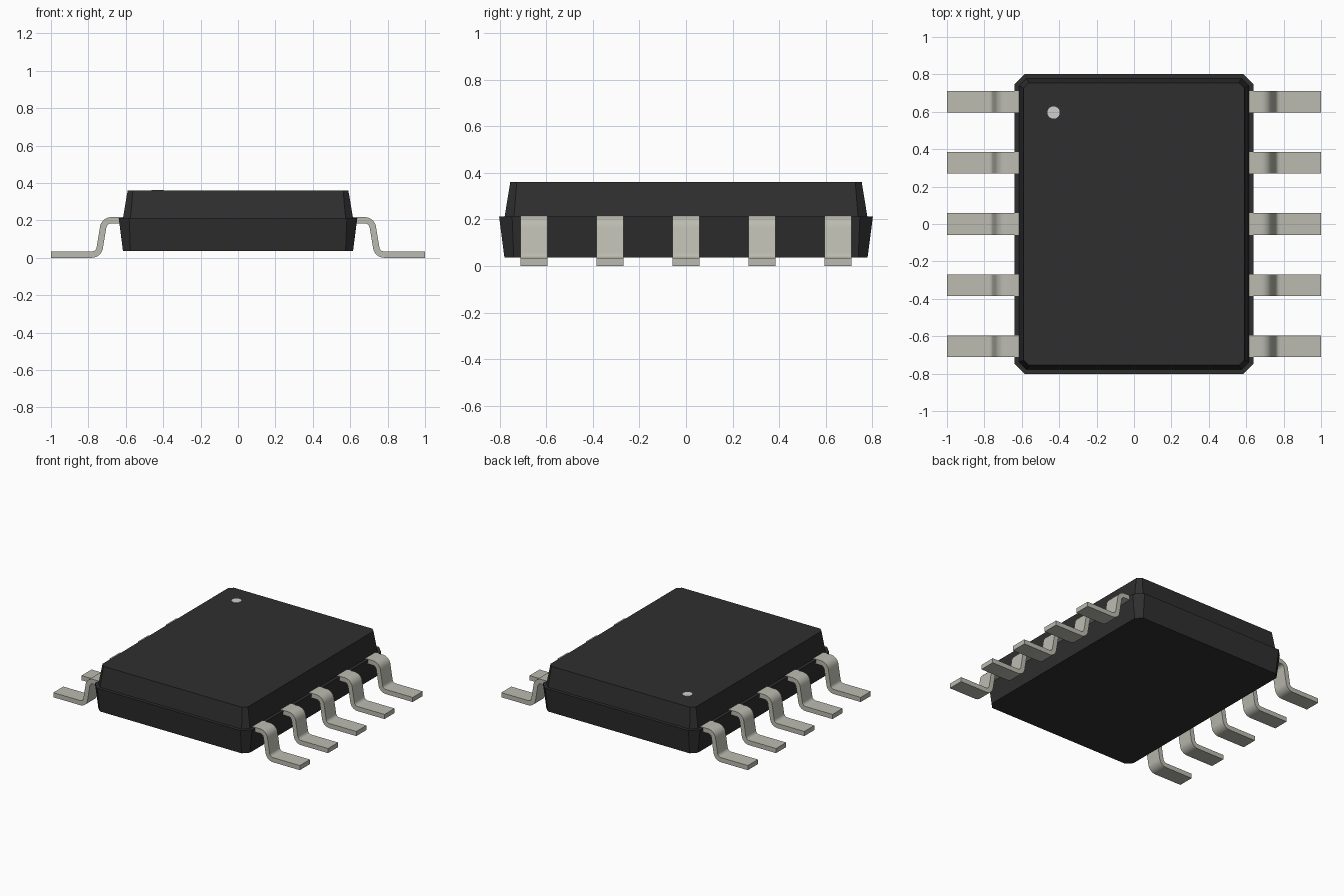
import bpy, bmesh, math
from mathutils import Vector

cube = bpy.data.objects.get("Cube")
if cube:
    bpy.data.objects.remove(cube, do_unlink=True)


def material(name, colour):
    m = bpy.data.materials.new(name)
    m.use_nodes = True
    m.diffuse_color = (*colour, 1)
    m.node_tree.nodes["Principled BSDF"].inputs["Base Color"].default_value = (*colour, 1)
    return m


black = material("black plastic", (0.028, 0.028, 0.028))
metal = material("tin plated metal", (0.50, 0.50, 0.44))
grey = material("pale grey mark", (0.62, 0.62, 0.62))


def finish(name, bm, mat, smooth=False):
    bmesh.ops.recalc_face_normals(bm, faces=bm.faces)
    mesh = bpy.data.meshes.new(name)
    bm.to_mesh(mesh)
    bm.free()
    mesh.materials.append(mat)
    obj = bpy.data.objects.new(name, mesh)
    bpy.context.collection.objects.link(obj)
    if smooth:
        bpy.ops.object.select_all(action='DESELECT')
        obj.select_set(True)
        bpy.context.view_layer.objects.active = obj
        bpy.ops.object.shade_smooth_by_angle(angle=math.radians(35))
    return obj


def octagon(bm, x, y, z, c):
    """Rectangle with chamfered corners."""
    pts = [(x, y - c), (x - c, y), (c - x, y), (-x, y - c),
           (-x, c - y), (c - x, -y), (x - c, -y), (x, c - y)]
    return [bm.verts.new((px, py, z)) for px, py in pts]


def tapered_shell(name, low, high):
    bm = bmesh.new()
    a, b = octagon(bm, *low), octagon(bm, *high)
    bm.faces.new(a)
    bm.faces.new(b)
    for i in range(len(a)):
        j = (i + 1) % len(a)
        bm.faces.new((a[i], a[j], b[j], b[i]))
    return finish(name, bm, black)


# Two moulded halves, the lower one leaving a narrow ledge
tapered_shell("lower_body", (0.615, 0.78, 0.036, 0.04), (0.638, 0.803, 0.213, 0.056))
tapered_shell("upper_body", (0.615, 0.779, 0.213, 0.04), (0.59, 0.755, 0.36, 0.028))

# Pin one marker
bm = bmesh.new()
bmesh.ops.create_cone(bm, cap_ends=True, segments=32, radius1=0.033, radius2=0.033, depth=0.004)
bmesh.ops.translate(bm, verts=bm.verts, vec=(-0.43, 0.596, 0.36))
finish("pin_one_mark", bm, grey)


def fillet(prev, corner, nxt, radius, steps=8):
    """Arc points rounding a corner, each with its tangent direction."""
    d1, d2 = (corner - prev).normalized(), (nxt - corner).normalized()
    turn = d1.angle_signed(d2)          # clockwise positive
    start = corner - d1 * radius * math.tan(abs(turn) / 2)
    side = math.copysign(1, turn)
    centre = start + Vector((d1.y, -d1.x)) * side * radius
    a0, result = math.atan2(d1.y, d1.x), []
    for i in range(steps + 1):
        a = a0 - turn * i / steps
        t = Vector((math.cos(a), math.sin(a)))
        result.append((centre - Vector((t.y, -t.x)) * side * radius, t))
    return result


# Gull-wing lead: centreline offset into a strip, then extruded across y
thick, half_width = 0.034, 0.058
inner, top, heel, toe = [Vector(p) for p in
                         ((0.58, 0.2), (0.715, 0.2), (0.745, 0.017), (1.0, 0.017))]
along = Vector((1, 0))
path = [(inner, along)] + fillet(inner, top, heel, 0.043) \
    + fillet(top, heel, toe, 0.043) + [(toe, along)]
outer_side = [p + Vector((-t.y, t.x)) * thick / 2 for p, t in path]
inner_side = [p - Vector((-t.y, t.x)) * thick / 2 for p, t in path]
outline = outer_side + inner_side[::-1]


def lead(name, side, y):
    bm = bmesh.new()
    face = bm.faces.new([bm.verts.new((side * p.x, y - half_width, p.y)) for p in outline])
    ext = bmesh.ops.extrude_face_region(bm, geom=[face], use_keep_orig=True)
    moved = [v for v in ext["geom"] if isinstance(v, bmesh.types.BMVert)]
    bmesh.ops.translate(bm, verts=moved, vec=(0, 2 * half_width, 0))
    finish(name, bm, metal, smooth=True)


for side, word in ((1, "left"), (-1, "right")):
    for i in range(5):
        lead(f"{word}_lead_{i + 1}", side, (i - 2) * 0.327)
